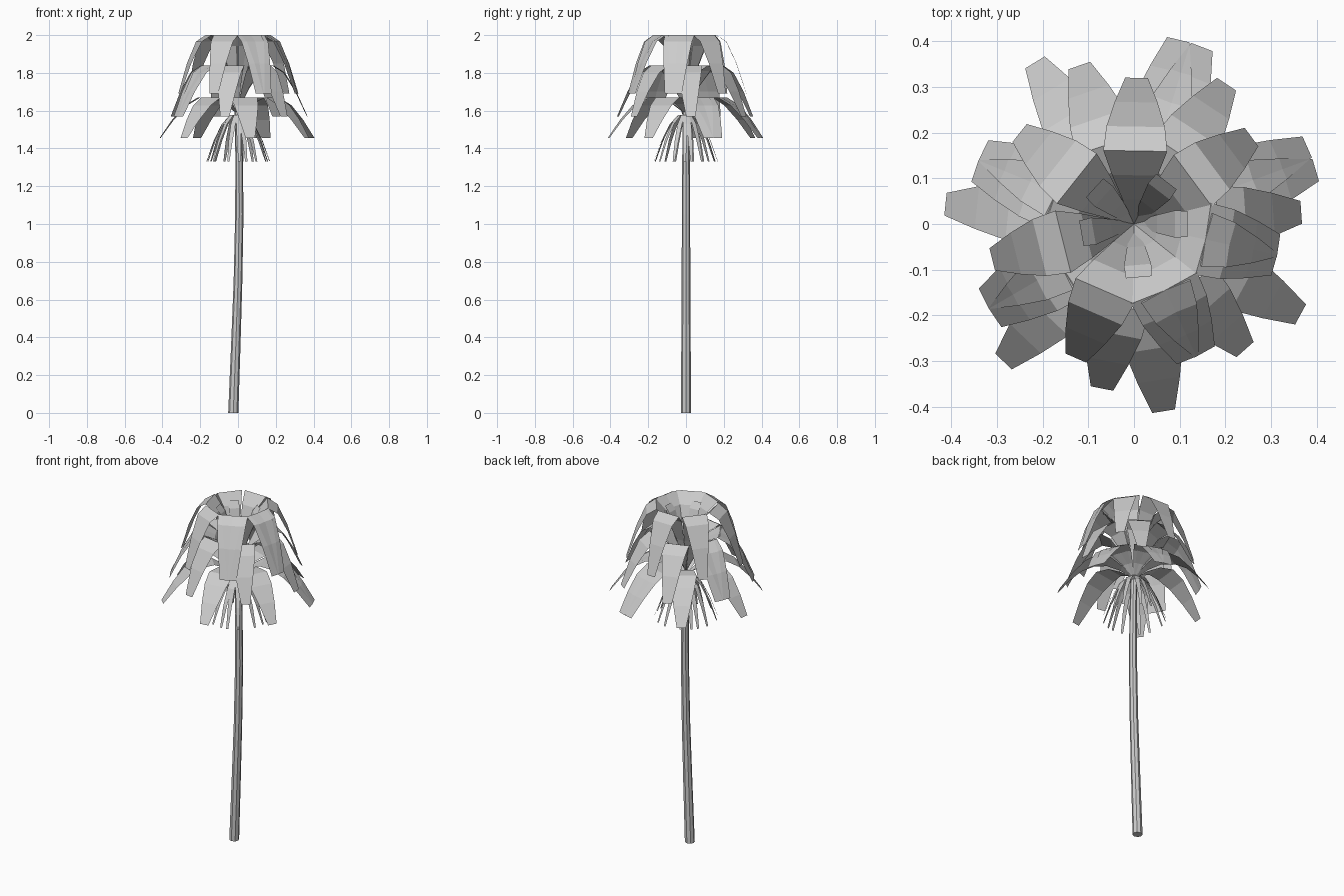
import bpy, bmesh, math

if "Cube" in bpy.data.objects:
    bpy.data.objects.remove(bpy.data.objects["Cube"])

grey = bpy.data.materials.new("plain grey")
grey.diffuse_color = (0.6, 0.6, 0.6, 1)
grey.use_nodes = True
grey.node_tree.nodes["Principled BSDF"].inputs["Base Color"].default_value = grey.diffuse_color


def finish(bm, name):
    me = bpy.data.meshes.new(name)
    bm.to_mesh(me)
    bm.free()
    me.materials.append(grey)
    ob = bpy.data.objects.new(name, me)
    bpy.context.collection.objects.link(ob)


def add_leaf(bm, angle, stations):
    """Flat strip swept along (radius, height, half width) stations."""
    c, s = math.cos(angle), math.sin(angle)
    prev = None
    for r, z, w in stations:
        row = [bm.verts.new((r * c - k * w * s, r * s + k * w * c, z)) for k in (-1, 1)]
        if prev:
            bm.faces.new((prev[0], row[0], row[1], prev[1]))
        prev = row


def leaf_ring(name, angles, stations):
    bm = bmesh.new()
    for a in angles:
        add_leaf(bm, math.radians(a), stations)
    finish(bm, name)


def arch(reach, base, tip, height):
    """Leaf that rises from the stem and droops to its tip."""
    widths = [0.004, 0.026, 0.05, 0.07, 0.064, 0.047, 0.025]
    return [(reach * i / 6,
             base + (tip - base) * i / 6 + height * math.sin(math.pi * i / 6), w)
            for i, w in enumerate(widths)]


GOLD = 137.5

# three tiers of drooping leaves, placed by the golden angle
tiers = [("lower_leaves", arch(0.415, 1.58, 1.455, 0.152)),
         ("middle_leaves", arch(0.367, 1.60, 1.57, 0.255)),
         ("upper_leaves", arch(0.32, 1.62, 1.69, 0.345))]
for t, (name, st) in enumerate(tiers):
    leaf_ring(name, [16.5 + GOLD * (3 * k + t) for k in range(9)], st)

# short upright leaves in the crown
leaf_ring("inner_leaves", [GOLD * k for k in range(5)],
          [(0.0, 1.6, 0.004), (0.05, 1.81, 0.02), (0.09, 1.93, 0.03), (0.117, 1.965, 0.028)])

# narrow hanging leaves under the crown
leaf_ring("hanging_leaves", [GOLD * k + 10 for k in range(16)],
          [(0.0, 1.56, 0.005), (0.04, 1.577, 0.011), (0.085, 1.53, 0.013),
           (0.13, 1.44, 0.011), (0.17, 1.33, 0.006)])

# gently bent, tapering stem
bm = bmesh.new()
N = 8
prev = None
for x, z, r in [(-0.025, 0, 0.027), (-0.012, 0.35, 0.025), (0.0, 0.7, 0.023),
                (0.007, 1.05, 0.022), (0.006, 1.35, 0.02), (0.0, 1.6, 0.018)]:
    ring = [bm.verts.new((x + r * math.cos(2 * math.pi * i / N),
                          r * math.sin(2 * math.pi * i / N), z)) for i in range(N)]
    if prev:
        for i in range(N):
            j = (i + 1) % N
            bm.faces.new((prev[i], prev[j], ring[j], ring[i]))
    else:
        bm.faces.new(ring[::-1])
    prev = ring
bm.faces.new(prev)
finish(bm, "stem")
